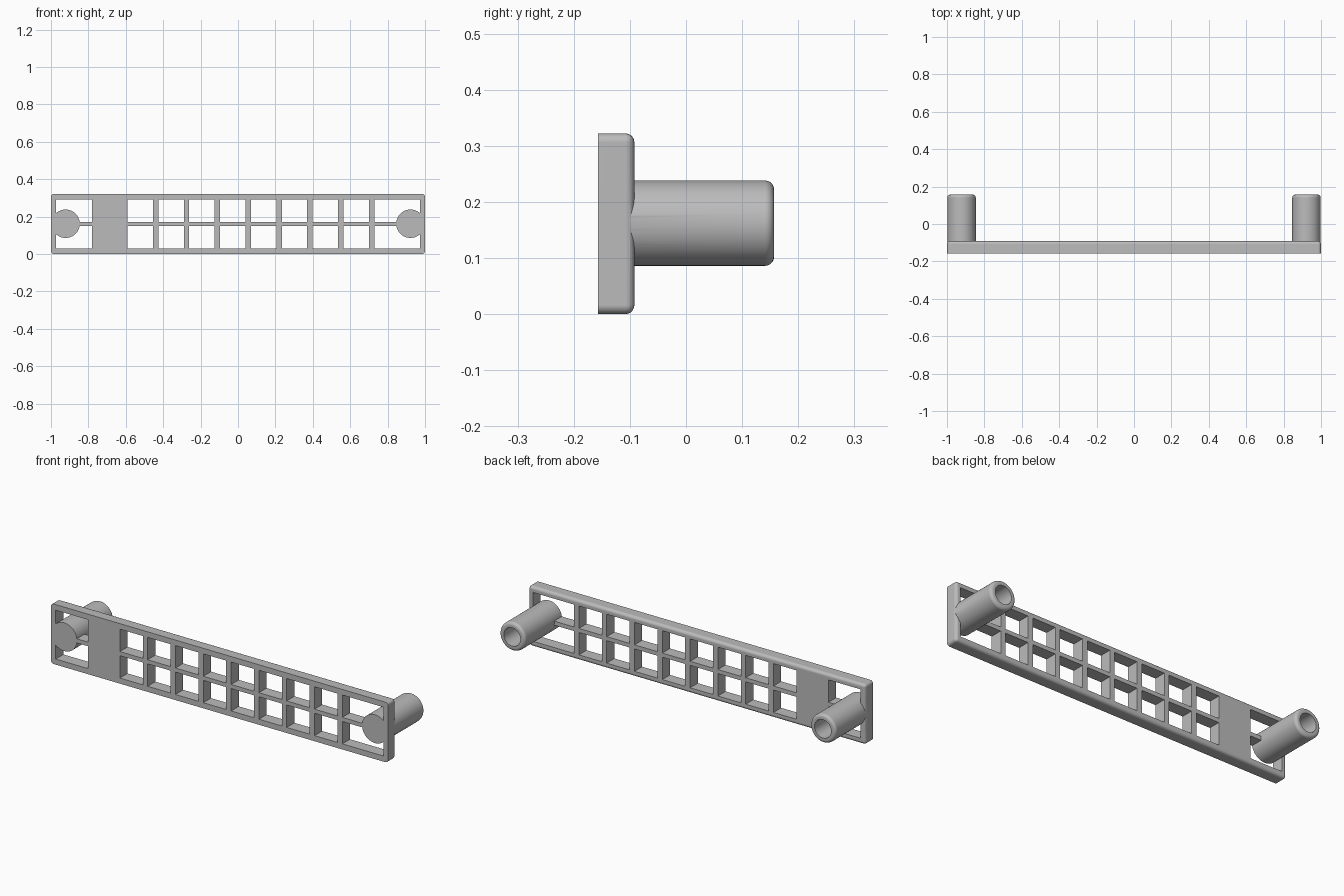
import bpy, bmesh, math
from mathutils import Matrix, Vector

cube = bpy.data.objects.get("Cube")
if cube:
    bpy.data.objects.remove(cube, do_unlink=True)

FRONT, BACK, END = -0.157, -0.092, 0.157   # y of plate front, plate back, post tip
HEIGHT, RIM = 0.322, 0.03
POST_X, POST_Z, POST_R, HOLE_R = 0.922, 0.162, 0.076, 0.049
FILLET = 0.016

grey = bpy.data.materials.new("plain grey")
grey.use_nodes = True
colour = (0.5, 0.5, 0.5, 1)
grey.diffuse_color = colour
grey.node_tree.nodes["Principled BSDF"].inputs["Base Color"].default_value = colour


def add_box(bm, x0, x1, y0, y1, z0, z1):
    centre = Vector((x0 + x1, y0 + y1, z0 + z1)) / 2
    size = Matrix.Diagonal((x1 - x0, y1 - y0, z1 - z0, 1))
    bmesh.ops.create_cube(bm, size=1, matrix=Matrix.Translation(centre) @ size)


def make_object(name, bm):
    bmesh.ops.recalc_face_normals(bm, faces=bm.faces)
    mesh = bpy.data.meshes.new(name)
    bm.to_mesh(mesh)
    bm.free()
    mesh.materials.append(grey)
    obj = bpy.data.objects.new(name, mesh)
    bpy.context.collection.objects.link(obj)
    return obj


def boolean(target, tool, operation):
    mod = target.modifiers.new(operation.lower(), 'BOOLEAN')
    mod.operation, mod.solver, mod.object = operation, 'EXACT', tool
    bpy.context.view_layer.objects.active = target
    bpy.ops.object.modifier_apply(modifier=mod.name)
    bpy.data.objects.remove(tool, do_unlink=True)


# Plate with rounded edges everywhere except around the flat front
bm = bmesh.new()
add_box(bm, -1, 1, FRONT, BACK, 0, HEIGHT)
rounded = [e for e in bm.edges if any(v.co.y > FRONT + 0.01 for v in e.verts)]
bmesh.ops.bevel(bm, geom=rounded, offset=FILLET, segments=5, profile=0.5, affect='EDGES')
plate = make_object("lattice_plate", bm)

# Two rows of windows, leaving one solid panel
spans = [(-0.972, -0.781), (0.729, 0.972)]
spans += [(-0.591 + i * 0.165, -0.455 + i * 0.165) for i in range(8)]
bm = bmesh.new()
for x0, x1 in spans:
    for z0, z1 in ((RIM, 0.15), (0.172, HEIGHT - RIM)):
        add_box(bm, x0, x1, FRONT - 0.1, BACK + 0.1, z0, z1)
boolean(plate, make_object("window_cutter", bm), 'DIFFERENCE')


# Hollow post, closed at the front, rounded at the open end
def make_post(name, x):
    profile = [(0, FRONT), (POST_R, FRONT)]
    for i in range(6):
        a = math.pi / 2 * i / 5
        profile.append((POST_R - FILLET + FILLET * math.cos(a),
                        END - FILLET + FILLET * math.sin(a)))
    profile += [(HOLE_R, END), (HOLE_R, BACK + 0.01), (0, BACK + 0.01)]
    bm = bmesh.new()
    verts = [bm.verts.new((x + r, y, POST_Z)) for r, y in profile]
    edges = [bm.edges.new(pair) for pair in zip(verts, verts[1:])]
    bmesh.ops.spin(bm, geom=verts + edges, cent=(x, 0, POST_Z), axis=(0, 1, 0),
                   angle=math.tau, steps=64)
    bmesh.ops.remove_doubles(bm, verts=bm.verts, dist=0.0001)
    return make_object(name, bm)


for side, name in ((-1, "right_post"), (1, "left_post")):
    boolean(plate, make_post(name, side * POST_X), 'UNION')

# Smooth shading with crisp edges
bpy.ops.object.select_all(action='DESELECT')
plate.select_set(True)
bpy.context.view_layer.objects.active = plate
bpy.ops.object.shade_smooth_by_angle(angle=math.radians(30))
weighted = plate.modifiers.new("even_shading", 'WEIGHTED_NORMAL')
weighted.keep_sharp = True
